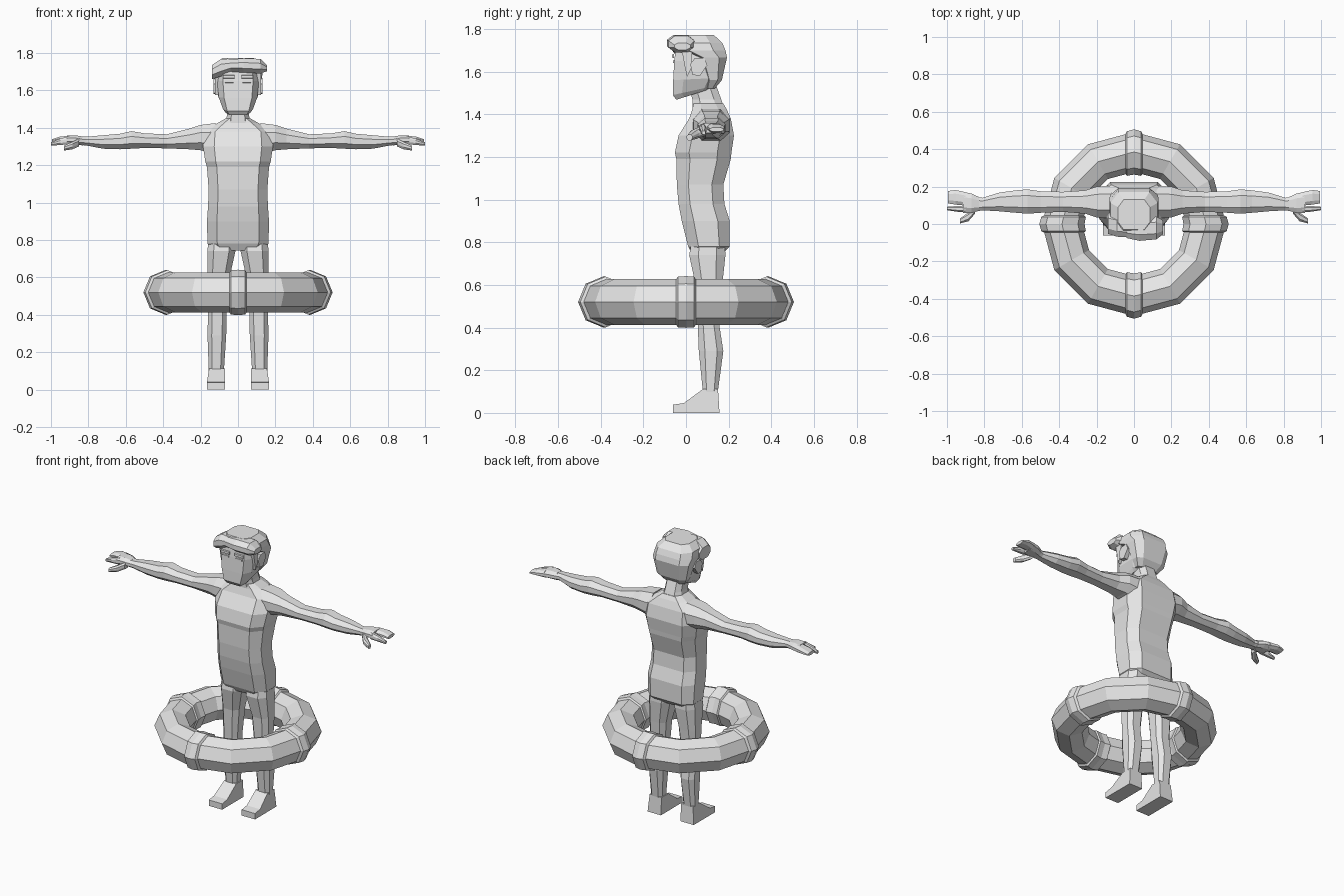
import bpy, bmesh, math

grey = bpy.data.materials.new("plain grey")
grey.diffuse_color = (0.8, 0.8, 0.8, 1)


def finish(name, bm):
    bmesh.ops.recalc_face_normals(bm, faces=bm.faces)
    me = bpy.data.meshes.new(name)
    bm.to_mesh(me)
    bm.free()
    me.materials.append(grey)
    ob = bpy.data.objects.new(name, me)
    bpy.context.collection.objects.link(ob)
    return ob


def loft(name, rings, mirror=False, closed=False):
    """Skin a list of equal point loops; mirror copies it across x = 0."""
    bm = bmesh.new()
    for s in ((1, -1) if mirror else (1,)):
        vs = [[bm.verts.new((s * x, y, z)) for x, y, z in r] for r in rings]
        n = len(vs[0])
        pairs = list(zip(vs, vs[1:])) + ([(vs[-1], vs[0])] if closed else [])
        for a, b in pairs:
            for i in range(n):
                j = (i + 1) % n
                bm.faces.new((a[i], a[j], b[j], b[i]))
        if not closed:
            bm.faces.new(vs[0])
            bm.faces.new(vs[-1])
    return finish(name, bm)


def octagon(a0, a1, b0, b1, k=0.6, m=0.5):
    """Chamfered rectangle; k and m are the flat fractions along a and b."""
    ca, cb, ha, hb = (a0 + a1) / 2, (b0 + b1) / 2, (a1 - a0) / 2, (b1 - b0) / 2
    c = [(k, -1), (1, -m), (1, m), (k, 1), (-k, 1), (-1, m), (-1, -m), (-k, -1)]
    return [(ca + u * ha, cb + v * hb) for u, v in c]


def level(z, x0, x1, y0, y1, k=0.6, m=0.5, tilt=0.0):
    return [(x, y, z + tilt * (y - y0)) for x, y in octagon(x0, x1, y0, y1, k, m)]


def upright(x, y0, y1, z0, z1, k=0.5, m=0.4):
    return [(x, y, z) for y, z in octagon(y0, y1, z0, z1, k, m)]


def slab(name, outline, x0, x1, mirror=False, inset=0.0):
    """Side outline (y, z) extruded in x."""
    return loft(name, [[(x0, y, z) for y, z in outline],
                       [(x1 - inset * (z > 0.1), y, z) for y, z in outline]], mirror)


# Torso with chest ridge, waist and seat: z, half width, front y, back y
torso = [(0.745, 0.13, 0.03, 0.17), (0.78, 0.163, 0.01, 0.205), (0.90, 0.166, -0.02, 0.205),
         (0.98, 0.160, -0.035, 0.18), (1.07, 0.157, -0.043, 0.175), (1.19, 0.166, -0.045, 0.21),
         (1.22, 0.175, -0.052, 0.213), (1.30, 0.187, -0.035, 0.225), (1.38, 0.18, 0.015, 0.21),
         (1.425, 0.11, 0.03, 0.19), (1.45, 0.066, 0.035, 0.175)]
loft("torso", [level(z, -h, h, f, b, 0.68, 0.5) for z, h, f, b in torso])

# Neck
loft("neck", [level(1.41, -0.07, 0.07, 0.03, 0.185), level(1.47, -0.058, 0.058, 0.03, 0.165),
              level(1.54, -0.056, 0.056, 0.01, 0.14)])

# Legs: z, inner x, outer x, front y, back y
legs = [(0.82, 0.012, 0.155, 0.03, 0.18), (0.74, 0.014, 0.164, 0.015, 0.185),
        (0.60, 0.045, 0.164, 0.045, 0.17), (0.42, 0.060, 0.160, 0.055, 0.155),
        (0.29, 0.063, 0.163, 0.06, 0.175), (0.09, 0.076, 0.156, 0.08, 0.148)]
loft("legs", [level(*r, 0.55, 0.5) for r in legs], mirror=True)

# Feet: side outline, slightly narrower at the ankle
slab("feet", [(-0.062, 0), (-0.062, 0.038), (-0.01, 0.046), (0.08, 0.112),
              (0.15, 0.112), (0.157, 0)], 0.07, 0.165, mirror=True, inset=0.01)

# Arms: x, front y, back y, bottom z, top z
arms = [(0.12, 0.03, 0.205, 1.26, 1.425), (0.20, 0.035, 0.20, 1.28, 1.415),
        (0.26, 0.055, 0.18, 1.285, 1.395), (0.38, 0.065, 0.172, 1.29, 1.365),
        (0.50, 0.06, 0.175, 1.292, 1.37), (0.57, 0.055, 0.185, 1.288, 1.382),
        (0.63, 0.06, 0.18, 1.285, 1.368), (0.72, 0.068, 0.168, 1.288, 1.36),
        (0.81, 0.073, 0.14, 1.305, 1.352), (0.84, 0.068, 0.145, 1.308, 1.352)]
loft("arms", [upright(*r) for r in arms], mirror=True)

# Hands: palm, grouped fingers, index finger and thumb
loft("palms", [upright(0.83, 0.07, 0.145, 1.306, 1.353), upright(0.87, 0.06, 0.163, 1.31, 1.36),
               upright(0.915, 0.06, 0.172, 1.312, 1.358)], mirror=True)
loft("fingers", [upright(0.90, 0.098, 0.170, 1.314, 1.358), upright(0.955, 0.104, 0.182, 1.318, 1.352),
                 upright(0.995, 0.11, 0.176, 1.318, 1.338)], mirror=True)
loft("index_fingers", [upright(0.90, 0.062, 0.094, 1.312, 1.355), upright(0.95, 0.066, 0.096, 1.308, 1.342),
                       upright(1.0, 0.074, 0.092, 1.304, 1.322)], mirror=True)
loft("thumbs", [upright(0.85, 0.055, 0.10, 1.30, 1.342), upright(0.885, 0.015, 0.062, 1.285, 1.325),
                upright(0.93, 0.003, 0.03, 1.278, 1.305)], mirror=True)

# Head: z, half width, front y, back y, slope of the ring
head = [(1.468, 0.065, -0.045, 0.11, 0.32), (1.49, 0.080, -0.062, 0.13, 0.22),
        (1.56, 0.103, -0.060, 0.155, 0.05), (1.65, 0.112, -0.055, 0.17, 0),
        (1.74, 0.105, -0.045, 0.16, 0)]
loft("head", [level(z, -h, h, f, b, 0.72, 0.55, t) for z, h, f, b, t in head])

# Ears, brows and eyes
slab("ears", [(0.03, 1.585), (0.02, 1.635), (0.04, 1.662), (0.085, 1.665), (0.10, 1.63),
              (0.065, 1.58)], 0.095, 0.132, mirror=True)
slab("brows", [(-0.065, 1.665), (-0.065, 1.68), (-0.056, 1.682), (-0.056, 1.663)],
     0.018, 0.08, mirror=True)
slab("eyes", [(-0.062, 1.642), (-0.062, 1.652), (-0.055, 1.654), (-0.055, 1.64)],
     0.025, 0.07, mirror=True)

# Hair: cap over the skull, sideburns, and a swept two-part fringe
hair = [(1.52, 0.075, 0.09, 0.135), (1.56, 0.104, 0.09, 0.168), (1.665, 0.128, 0.045, 0.192),
        (1.70, 0.132, -0.045, 0.185), (1.735, 0.126, -0.06, 0.17), (1.772, 0.085, -0.03, 0.13)]
loft("hair_cap", [level(z, -h, h, f, b, 0.65, 0.5) for z, h, f, b in hair])
slab("sideburns", [(-0.02, 1.70), (0.03, 1.70), (0.022, 1.61), (0.005, 1.575), (-0.005, 1.62)],
     0.095, 0.124, mirror=True)
loft("fringe_long", [upright(-0.04, -0.075, 0.03, 1.70, 1.765), upright(0.03, -0.09, 0.04, 1.695, 1.772),
                     upright(0.12, -0.082, 0.04, 1.69, 1.768), upright(0.155, -0.055, 0.02, 1.702, 1.735)])
loft("fringe_short", [upright(-0.015, -0.072, 0.03, 1.71, 1.765), upright(-0.09, -0.068, 0.05, 1.675, 1.768),
                      upright(-0.14, -0.052, 0.06, 1.66, 1.735)])


# Swim ring: twelve-sided with an octagonal section
RING_Z, MAJOR = 0.52, 0.385


def tube(angle, r, side=0.0):
    """Section at an angle, moved sideways along the tangent."""
    ca, sa = math.cos(angle), math.sin(angle)
    out = []
    for i in range(8):
        t = i * math.pi / 4
        d = MAJOR + r * math.cos(t) - abs(side) * 0.22
        out.append((d * ca - side * sa, d * sa + side * ca, RING_Z + r * math.sin(t)))
    return out


loft("swim_ring", [tube(i * math.pi / 6, 0.107) for i in range(12)], closed=True)

# Four straps around the ring
for i, label in enumerate(("right", "back", "left", "front")):
    a = i * math.pi / 2
    loft("strap_" + label, [tube(a, 0.106, -0.046), tube(a, 0.119, -0.038), tube(a, 0.121),
                            tube(a, 0.119, 0.038), tube(a, 0.106, 0.046)])

# Centre the figure front to back on the ring and share flat shading
for ob in bpy.context.collection.objects:
    for p in ob.data.polygons:
        p.use_smooth = False
